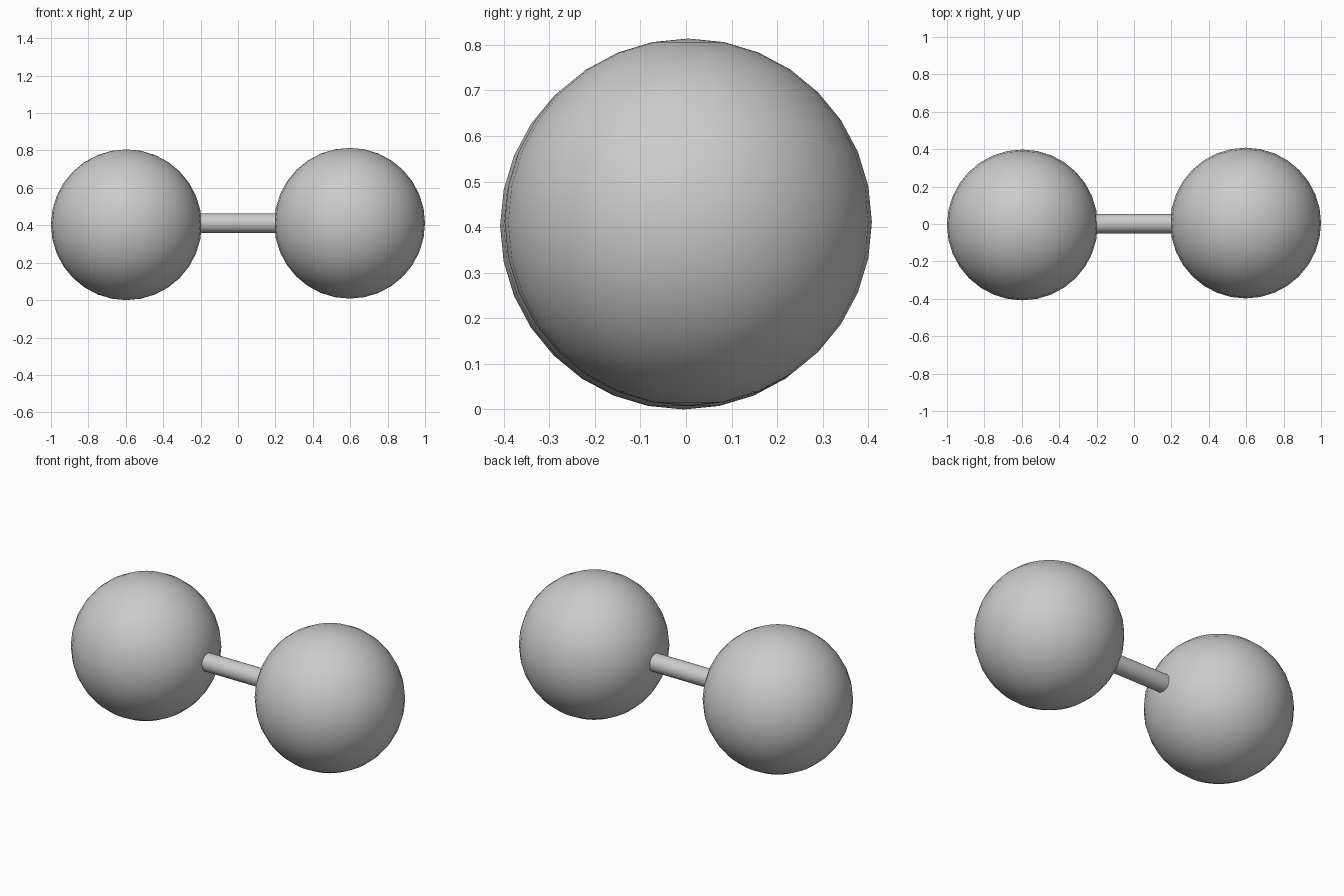
import bpy
from math import pi, radians

if "Cube" in bpy.data.objects:
    bpy.data.objects.remove(bpy.data.objects["Cube"])


def smooth(obj):
    bpy.ops.object.shade_smooth_by_angle(angle=radians(40))


def ball(name, centre, radius=0.403):
    bpy.ops.mesh.primitive_uv_sphere_add(segments=32, ring_count=16, radius=radius, location=centre)
    obj = bpy.context.object
    obj.name = name
    smooth(obj)
    return obj


# Two weights, very slightly out of line with each other
ball("left_weight", (-0.597, -0.005, 0.403))
ball("right_weight", (0.597, 0.005, 0.411))

# Handle bar joining the weights, ends sunk just inside them
bpy.ops.mesh.primitive_cylinder_add(vertices=32, radius=0.052, depth=0.44,
                                    location=(0, 0.002, 0.411), rotation=(0, pi / 2, 0))
bar = bpy.context.object
bar.name = "handle_bar"
smooth(bar)
